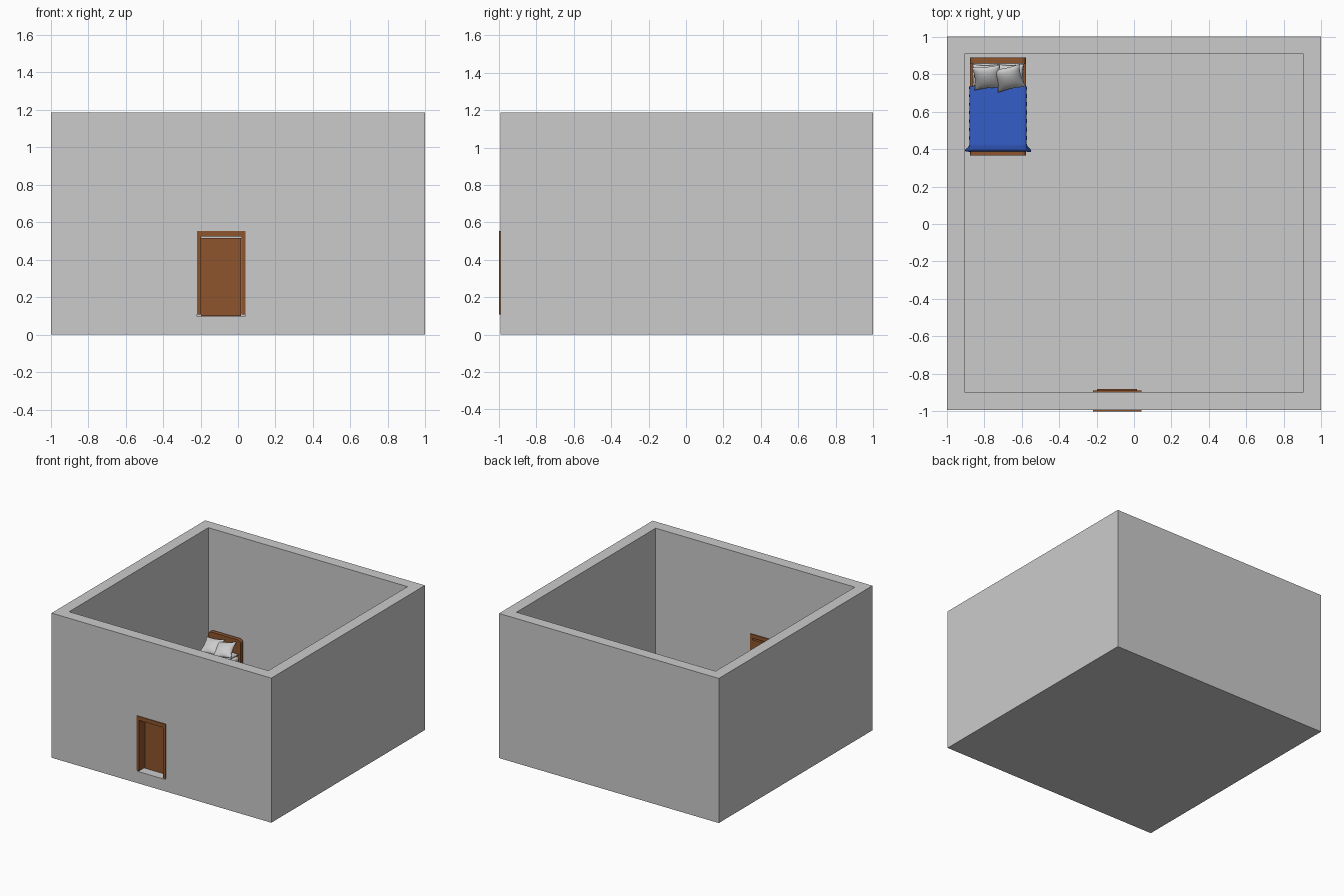
import bpy, bmesh, math
from mathutils import Matrix, Vector

if "Cube" in bpy.data.objects:
    bpy.data.objects.remove(bpy.data.objects["Cube"])


def material(name, rgb):
    m = bpy.data.materials.new(name)
    m.diffuse_color = (*rgb, 1)
    m.use_nodes = True
    m.node_tree.nodes["Principled BSDF"].inputs["Base Color"].default_value = m.diffuse_color
    return m


WOOD = material("wood", (0.27, 0.09, 0.025))
BLUE = material("blue_cloth", (0.035, 0.11, 0.58))
WHITE = material("white_cloth", (0.75, 0.75, 0.75))


def finish(name, bm, mat=None, smooth=False):
    bmesh.ops.recalc_face_normals(bm, faces=bm.faces)
    me = bpy.data.meshes.new(name)
    bm.to_mesh(me)
    bm.free()
    ob = bpy.data.objects.new(name, me)
    bpy.context.collection.objects.link(ob)
    if mat:
        me.materials.append(mat)
    if smooth:
        me.polygons.foreach_set("use_smooth", [True] * len(me.polygons))
    return ob


def box(name, x, y, z, mat=None, bevel=0):
    bm = bmesh.new()
    bmesh.ops.create_cube(bm, size=1)
    for v in bm.verts:
        v.co = [r[0] + (c + 0.5) * (r[1] - r[0]) for c, r in zip(v.co, (x, y, z))]
    ob = finish(name, bm, mat)
    if bevel:
        mod = ob.modifiers.new("Bevel", 'BEVEL')
        mod.width, mod.segments = bevel, 3
    return ob


def cut(target, cutter):
    mod = target.modifiers.new("Cut", 'BOOLEAN')
    mod.object, mod.solver = cutter, 'EXACT'
    cutter.hide_render = True
    cutter.hide_set(True)


# Room shell with open top and a doorway
FLOOR = 0.097
room = box("room", (-0.998, 0.998), (-0.993, 1), (0, 1.187))
cut(room, box("room_cutter", (-0.905, 0.904), (-0.898, 0.908), (FLOOR, 1.4)))
cut(room, box("doorway_cutter", (-0.218, 0.038), (-1.1, -0.85), (FLOOR, 0.55)))

# Door frame running through the wall, and the door set to its inner side
FY = (-1.0, -0.89)
box("door_frame_left", (-0.22, -0.198), FY, (0.108, 0.554), WOOD)
box("door_frame_right", (0.018, 0.04), FY, (0.108, 0.554), WOOD)
box("door_frame_top", (-0.2, 0.02), FY, (0.523, 0.554), WOOD)
box("door", (-0.197, 0.017), (-0.922, -0.882), (0.1, 0.515), WOOD)

# Bed frame
BX = (-0.875, -0.576)
CX = sum(BX) / 2


def board(name, y, z0, z1, r):
    """Upright bed end with rounded top corners."""
    bm = bmesh.new()
    pts = [(BX[0], z0), (BX[1], z0)]
    for cx, a0 in ((BX[1] - r, 0), (BX[0] + r, 90)):
        for i in range(6):
            a = math.radians(a0 + i * 18)
            pts.append((cx + r * math.cos(a), z1 - r + r * math.sin(a)))
    f = bm.faces.new([bm.verts.new((px, y[0], pz)) for px, pz in pts])
    new = bmesh.ops.extrude_face_region(bm, geom=[f])["geom"]
    bmesh.ops.translate(bm, vec=(0, y[1] - y[0], 0),
                        verts=[v for v in new if isinstance(v, bmesh.types.BMVert)])
    return finish(name, bm, WOOD)


board("headboard", (0.858, 0.89), FLOOR, 0.366, 0.03)
board("footboard", (0.367, 0.39), FLOOR, 0.215, 0.02)
for side, x in (("left", (BX[0], BX[0] + 0.012)), ("right", (BX[1] - 0.012, BX[1]))):
    box("bed_rail_" + side, x, (0.38, 0.87), (0.13, 0.185), WOOD)
box("mattress", (BX[0] + 0.012, BX[1] - 0.012), (0.392, 0.857), (0.14, 0.23), WHITE, 0.012)

# Blanket draped over the sides, with folds and flared foot corners
bm = bmesh.new()
NU, NV = 48, 60
HALF, DROP, TOP = 0.146, 0.075, 0.238
rows = []
for j in range(NV + 1):
    y = 0.735 - 0.338 * j / NV
    row = []
    for i in range(NU + 1):
        s = (2 * i / NU - 1) * (HALF + DROP)
        sign = 1 if s > 0 else -1
        over = max(0, abs(s) - HALF)
        foot = max(0, (j / NV - 0.93) / 0.07)
        k = over / DROP
        x = CX + sign * (min(abs(s), HALF) + 0.004 * min(1, k * 6)
                         + k * 0.003 * math.sin(y * 140)
                         + 0.027 * k * foot ** 2)
        z = TOP - over - 0.006 * foot * (1 - k)
        row.append(bm.verts.new((x, y, z)))
    rows.append(row)
# tail hanging in front of the foot end
for j in range(1, 7):
    row = []
    for v in rows[NV]:
        p = v.co
        wave = 0.003 * math.sin(p.x * 160)
        row.append(bm.verts.new((p.x, p.y - 0.003 - 0.006 * math.sin(j / 6 * math.pi) + wave * j / 6,
                                 max(0.14, p.z - 0.01 * j))))
    rows.append(row)
for a, b in zip(rows, rows[1:]):
    for i in range(NU):
        bm.faces.new((a[i], a[i + 1], b[i + 1], b[i]))
blanket = finish("blanket", bm, BLUE, True)
mod = blanket.modifiers.new("Solidify", 'SOLIDIFY')
mod.thickness, mod.offset = 0.005, 0


def pillow(name, centre, w, h, t, tilt=0, turn=0):
    """Stuffed square cushion with pinched edges and pointed corners."""
    bm = bmesh.new()
    n = 14
    for s in (1, -1):
        grid = []
        for j in range(n + 1):
            for i in range(n + 1):
                u, v = (math.sin((2 * k / n - 1) * math.pi / 2) for k in (i, j))
                puff = math.sqrt(max(0, (1 - u * u) * (1 - v * v)))
                grid.append(bm.verts.new((w / 2 * u * (1 - 0.14 * (1 - v * v)),
                                          h / 2 * v * (1 - 0.14 * (1 - u * u)),
                                          s * t / 2 * puff)))
        for j in range(n):
            for i in range(n):
                a = j * (n + 1) + i
                bm.faces.new((grid[a], grid[a + 1], grid[a + n + 2], grid[a + n + 1]))
    bmesh.ops.remove_doubles(bm, verts=bm.verts, dist=1e-5)
    ob = finish(name, bm, WHITE, True)
    ob.matrix_world = (Matrix.Translation(Vector(centre))
                       @ Matrix.Rotation(math.radians(tilt), 4, 'X')
                       @ Matrix.Rotation(math.radians(turn), 4, 'Z'))


# Two flat pillows and two cushions leaning on the headboard
for side, sx in (("left", -1), ("right", 1)):
    pillow("flat_pillow_" + side, (CX + sx * 0.068, 0.795, 0.25), 0.142, 0.12, 0.045)
pillow("cushion_left", (-0.783, 0.782, 0.295), 0.155, 0.15, 0.06, 33, 6)
pillow("cushion_right", (-0.668, 0.778, 0.298), 0.155, 0.15, 0.06, 33, 14)
